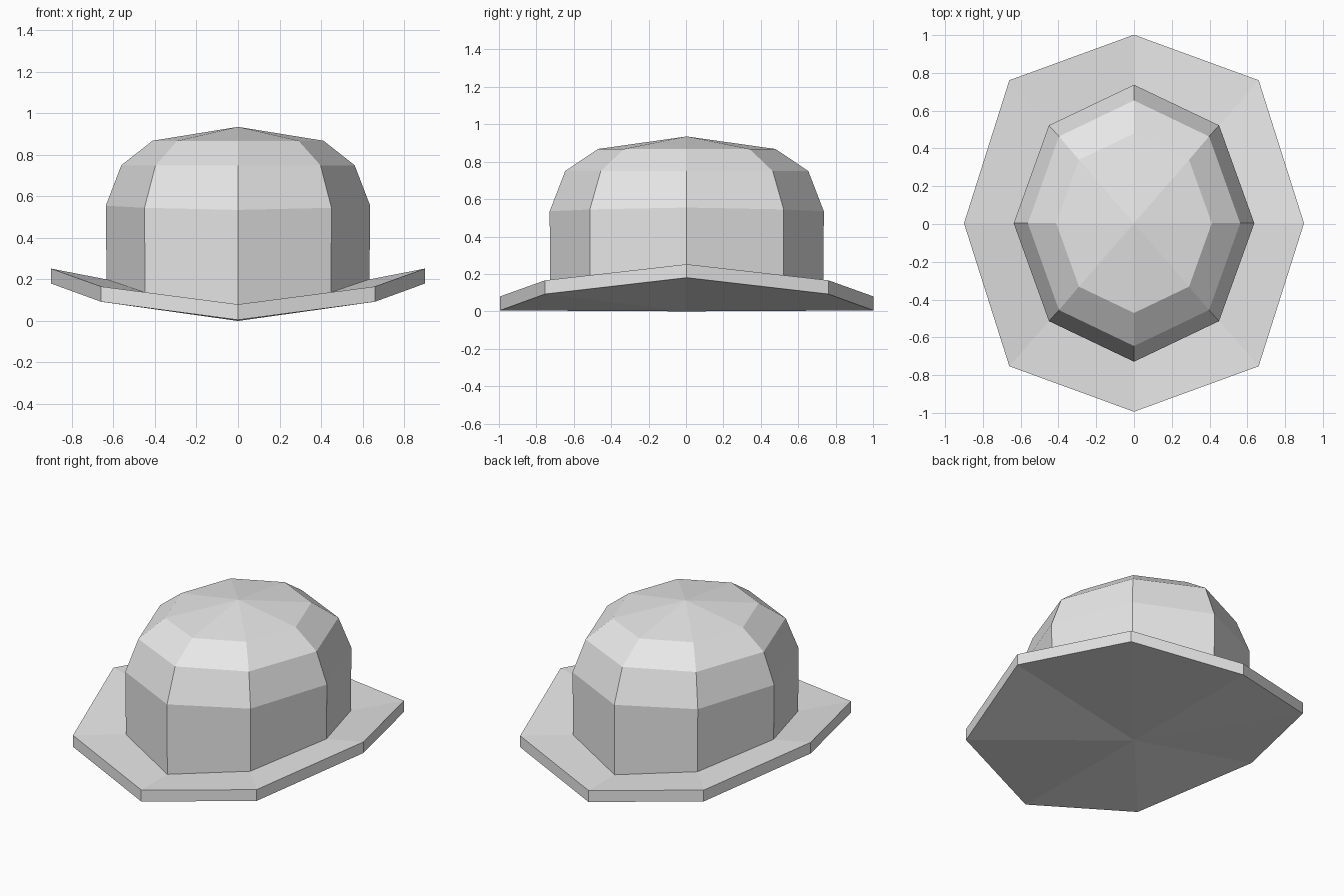
import bpy, bmesh, math

if "Cube" in bpy.data.objects:
    bpy.data.objects.remove(bpy.data.objects["Cube"])

SIDES = 8
Y_MID = 0.004

grey = bpy.data.materials.new("light grey")
grey.diffuse_color = (0.8, 0.8, 0.8, 1)
grey.use_nodes = True
grey.node_tree.nodes["Principled BSDF"].inputs["Base Color"].default_value = grey.diffuse_color


def ring(bm, rx, ry, z, lift=0.0, diagonal=0.707):
    """Eight-sided oval loop; lift raises its left and right ends."""
    loop = []
    for k in range(SIDES):
        a = math.tau * k / SIDES
        s = diagonal / math.sqrt(0.5) if k % 2 else 1
        loop.append(bm.verts.new((rx * s * math.cos(a), ry * s * math.sin(a) + Y_MID,
                                  z + lift * math.cos(a) ** 2)))
    return loop


def bridge(bm, low, high):
    for k in range(SIDES):
        n = (k + 1) % SIDES
        bm.faces.new((low[k], low[n], high[n], high[k]))


def fan(bm, loop, z):
    tip = bm.verts.new((0, Y_MID, z))
    for k in range(SIDES):
        bm.faces.new((loop[k], loop[(k + 1) % SIDES], tip))


def finish(bm, name):
    bmesh.ops.recalc_face_normals(bm, faces=bm.faces)
    mesh = bpy.data.meshes.new(name)
    bm.to_mesh(mesh)
    bm.free()
    mesh.materials.append(grey)
    bpy.context.collection.objects.link(bpy.data.objects.new(name, mesh))


# Brim: thick oval plate with upturned sides
bm = bmesh.new()
under = ring(bm, 0.90, 0.998, 0.005, 0.175, 0.745)
upper = ring(bm, 0.90, 0.998, 0.08, 0.172, 0.745)
for loop in (under, upper):
    for k in range(1, SIDES, 2):
        loop[k].co.x = math.copysign(0.66, loop[k].co.x)
        loop[k].co.y = math.copysign(0.757, loop[k].co.y) + Y_MID
bridge(bm, under, upper)
fan(bm, under, 0.0)
fan(bm, upper, 0.077)
finish(bm, "brim")

# Crown: straight wall, two sloping bands and a shallow pointed top
bm = bmesh.new()
loops = [ring(bm, *r) for r in (
    (0.633, 0.730, 0.072, 0.115),
    (0.637, 0.733, 0.535, 0.020),
    (0.562, 0.650, 0.750),
    (0.412, 0.475, 0.868),
)]
for low, high in zip(loops, loops[1:]):
    bridge(bm, low, high)
fan(bm, loops[-1], 0.935)
# Closed underside hidden inside the brim, so normals point outward
bm.faces.new(loops[0])
bmesh.ops.recalc_face_normals(bm, faces=bm.faces)
finish(bm, "crown")
